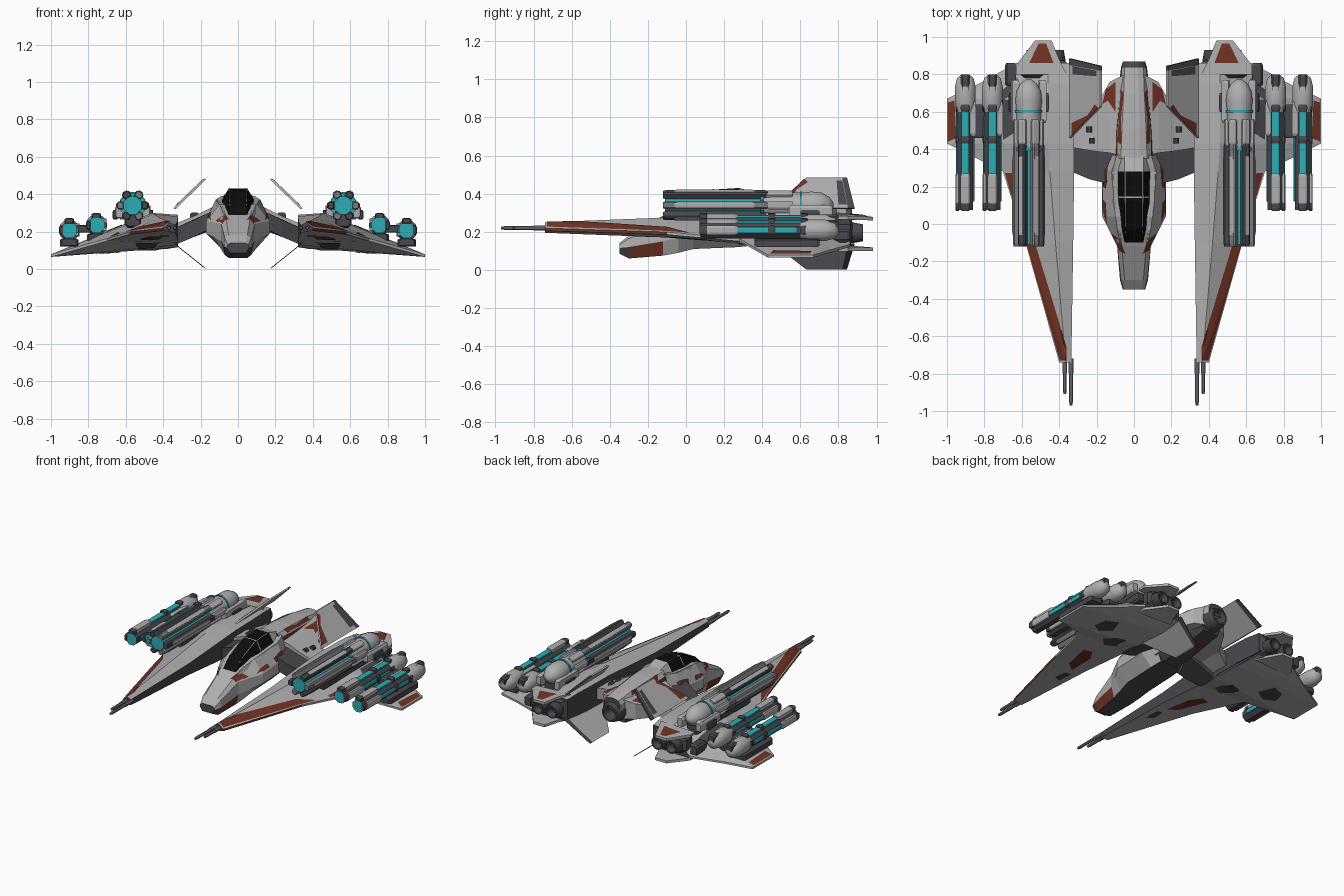
import bpy, bmesh, math
from mathutils import Vector
from mathutils.bvhtree import BVHTree

if "Cube" in bpy.data.objects:
    bpy.data.objects.remove(bpy.data.objects["Cube"])


def material(name, r, g, b):
    m = bpy.data.materials.new(name)
    m.diffuse_color = (r, g, b, 1)
    m.use_nodes = True
    m.node_tree.nodes["Principled BSDF"].inputs["Base Color"].default_value = m.diffuse_color
    return m


GREY = material("light grey hull", .43, .43, .43)
DARK = material("dark grey metal", .065, .065, .075)
MID = material("mid grey panel", .2, .2, .21)
RED = material("rust red paint", .17, .032, .018)
CYAN = material("cyan glow", .025, .42, .46)
GLASS = material("black glass", .004, .004, .004)
trees = {}


def finish(name, bm, mats, mirror, smooth=False):
    me = bpy.data.meshes.new(name)
    bmesh.ops.recalc_face_normals(bm, faces=bm.faces)
    bm.to_mesh(me)
    bm.free()
    ob = bpy.data.objects.new(name, me)
    bpy.context.collection.objects.link(ob)
    for m in mats:
        me.materials.append(m)
    if smooth:
        bpy.ops.object.select_all(action='DESELECT')
        ob.select_set(True)
        bpy.context.view_layer.objects.active = ob
        bpy.ops.object.shade_smooth_by_angle(angle=math.radians(40))
    if mirror:
        ob.modifiers.new("mirror", 'MIRROR')
    return ob


def loft(name, rings, mats, rule=lambda i, k: 0, mirror=True, smooth=False):
    """Skin through rings of points; rule(i, k) picks the material, i = -1 / -2 for the caps."""
    bm = bmesh.new()
    vs = [[bm.verts.new(p) for p in r] for r in rings]
    n = len(rings[0])
    for i in range(len(vs) - 1):
        for k in range(n):
            f = bm.faces.new((vs[i][k], vs[i][(k + 1) % n], vs[i + 1][(k + 1) % n], vs[i + 1][k]))
            f.material_index = rule(i, k)
    bm.faces.new(vs[0]).material_index = rule(-1, 0)
    bm.faces.new(vs[-1]).material_index = rule(-2, 0)
    trees[name] = BVHTree.FromBMesh(bm)
    return finish(name, bm, mats, mirror, smooth)


def plate(name, pts, off, mat, mirror=True):
    o = Vector(off)
    return loft(name, [[Vector(p) for p in pts], [Vector(p) + o for p in pts]], [mat], mirror=mirror)


def tube(name, x, z, prof, mat, sides=16, mirror=True, front=None):
    """Body of revolution along y from (y, radius) pairs, with an optional front cap colour."""
    rings = [[(x + r * math.cos((k + .5) * math.tau / sides), y, z + r * math.sin((k + .5) * math.tau / sides))
              for k in range(sides)] for y, r in prof]
    return loft(name, rings, [mat, front or mat], lambda i, k: 1 if i == -1 else 0, mirror, sides > 8)


def bar(name, x, z, y0, y1, w, h, mat, ang=0, dist=0, mirror=True):
    """Chamfer-ended box along y, placed at an angle and distance around the axis (x, z)."""
    c, s = math.cos(ang), math.sin(ang)

    def ring(y, f):
        return [(x + (dist + a * h * f) * c - b * w * f * s, y, z + (dist + a * h * f) * s + b * w * f * c)
                for a, b in ((-.5, -.5), (.3, -.5), (.5, -.3), (.5, .3), (.3, .5), (-.5, .5))]
    return loft(name, [ring(y0, .8), ring(y0 + .015, 1), ring(y1 - .015, 1), ring(y1, .8)], [mat], mirror=mirror)


def decal(name, target, pts, mat, below=False, mirror=True):
    """Paint patch: an xy outline draped on the target from above or below."""
    bm = bmesh.new()
    bm.faces.new([bm.verts.new((x, y, 0)) for x, y in pts])
    bmesh.ops.triangulate(bm, faces=bm.faces)
    bmesh.ops.subdivide_edges(bm, edges=bm.edges, cuts=5, use_grid_fill=True)
    d = -1 if below else 1
    for v in bm.verts:
        hit = trees[target].ray_cast(Vector((v.co.x, v.co.y, 2 * d)), Vector((0, 0, -d)))[0]
        v.co.z = hit.z + .004 * d if hit else 9
    bmesh.ops.delete(bm, geom=[v for v in bm.verts if v.co.z > 5], context='VERTS')
    finish(name, bm, [mat], mirror)


# Main wings: y, inner x, ridge x, outer x, bottom z, inner top z, ridge z, edge z
W = [(-.74, .335, .365, .40, .195, .235, .25, .205), (-.10, .325, .42, .58, .17, .25, .275, .185),
     (.28, .32, .45, .70, .14, .28, .295, .15), (.43, .32, .46, 1, .13, .29, .30, .065),
     (.67, .325, .46, 1, .115, .29, .30, .065), (.75, .33, .46, .83, .115, .29, .295, .09),
     (.86, .34, .46, .63, .12, .28, .28, .12)]
loft("wing", [[(xi, y, zb), (xi, y, zi), (xr, y, zt), (xo, y, ze + .014), (xo, y, ze)]
              for y, xi, xr, xo, zb, zi, zt, ze in W], [GREY, DARK, RED],
     lambda i, k: 1 if k == 0 or i == -2 else 2 if k == 3 and i == 0 else 0)
decal("leading_edge_stripe", "wing", [(.36, -.73), (.397, -.73), (.577, -.1), (.61, .02), (.53, -.1), (.41, -.6), (.36, -.66)], RED)
decal("shoulder_stripe", "wing", [(.63, .12), (.66, .13), (.70, .275), (.64, .27)], RED)
decal("wingtip_stripe", "wing", [(.95, .46), (.995, .44), (.995, .65), (.96, .66)], RED)
decal("wing_panel_top", "wing", [(.62, .5), (.70, .45), (.70, .72), (.62, .78)], DARK)
decal("belly_stripe", "wing", [(.40, -.15), (.47, -.1), (.53, .12), (.47, .14), (.42, .06)], RED, True)
decal("belly_panel_front", "wing", [(.37, -.32), (.42, -.3), (.41, -.2), (.37, -.2)], DARK, True)
decal("belly_panel_mid", "wing", [(.42, .32), (.49, .28), (.55, .34), (.53, .44), (.45, .46)], DARK, True)
decal("belly_panel_rear", "wing", [(.62, .52), (.70, .47), (.77, .52), (.75, .61), (.66, .64)], DARK, True)

# Twin nose barrels
for n, x, y in (("inner", .337, -.97), ("outer", .37, -.91)):
    tube(n + "_nose_barrel", x, .22, [(y, .007), (y + .02, .011), (-.80, .011), (-.80, .014), (-.72, .014)], MID, 8)

# Tail plates and wing engines
for n, z, dz in (("upper", .275, -.015), ("lower", .108, -.008)):
    plate(n + "_tail_plate", [(.36, .80, z), (.40, .88, z), (.44, .98, z + dz), (.53, .98, z + dz),
                              (.63, .85, z - .01), (.63, .80, z - .01)], (0, 0, .018), GREY)
decal("tail_stripe", "upper_tail_plate", [(.43, .86), (.47, .965), (.51, .965), (.56, .86)], RED)
bar("engine_block", .48, .2, .78, .875, .13, .25, DARK)
for i, x in enumerate((.42, .53)):
    tube(f"wing_nozzle_{i}", x, .195, [(.84, .04), (.87, .056), (.93, .045), (.93, .036), (.89, .02)], DARK)
bar("side_thruster", .66, .18, .74, .86, .07, .06, DARK)

# V fins above and below
for n, zr, zt in (("upper", .32, .48), ("lower", .135, .003)):
    plate(n + "_fin", [(.335, .46, zr), (.17, .63, zt), (.17, .82, zt), (.335, .85, zr)], (.012, 0, .004), GREY)
    plate(n + "_fin_trailing_edge", [(.335, .85, zr), (.17, .82, zt), (.17, .845, zt), (.335, .885, zr)],
          (.012, 0, .004), DARK)
decal("fin_stripe", "upper_fin", [(.335, .47), (.19, .62), (.21, .64), (.25, .58), (.335, .54)], RED)
decal("fin_panel", "upper_fin", [(.20, .79), (.33, .80), (.33, .845), (.20, .82)], DARK)

# Wing roots joining the hull to the wings
plate("wing_root_front", [(.08, .24, .32), (.16, .22, .30), (.24, .24, .26), (.335, .28, .22),
                          (.335, .42, .22), (.24, .42, .26), (.08, .42, .32)], (0, 0, -.09), DARK)
loft("wing_root", [[(x, y0, z), (x, y1, z), (x, y1, z - t), (x, y0, z - t)] for x, y0, y1, z, t in
                   ((.05, .36, .80, .365, .14), (.13, .38, .76, .335, .11), (.22, .39, .60, .29, .08), (.34, .41, .54, .24, .08))],
     [GREY])
decal("root_stripe", "wing_root", [(.10, .60), (.14, .66), (.17, .64), (.15, .72), (.10, .76)], RED)
for i, x in enumerate((.225, .24)):
    tube(f"root_vent_{i}", x, .285, [(.43 + i * .06, .018), (.46 + i * .06, .018)], DARK, 8)

# Cockpit hull: y, (half width, z) from bottom to top
H = [(-.35, .04, .085, .06, .115, .055, .13, .04, .14), (-.30, .05, .06, .075, .12, .07, .165, .05, .18),
     (-.12, .07, .075, .09, .15, .09, .24, .065, .28), (-.04, .08, .09, .13, .17, .13, .25, .075, .32),
     (.04, .09, .11, .17, .19, .17, .255, .10, .345), (.28, .09, .12, .17, .20, .165, .275, .12, .37),
     (.37, .08, .13, .12, .22, .12, .30, .09, .39)]


def ring8(y, a, az, b, bz, c, cz, d, dz):
    half = [(a, az), (b, bz), (c, cz), (d, dz)]
    return [(x, y, z) for x, z in half] + [(-x, y, z) for x, z in reversed(half)]


loft("cockpit_hull", [ring8(*h) for h in H], [GREY, DARK, RED],
     lambda i, k: 1 if k == 7 or i < 0 or (i == 0 and k in (0, 6)) else 2 if i == 1 and k in (0, 6) else 0, mirror=False)
decal("nose_stripe", "cockpit_hull", [(.045, -.16), (.085, -.14), (.12, -.05), (.08, -.08)], RED)
decal("hull_side_stripe", "cockpit_hull", [(.145, .0), (.165, .06), (.165, .13), (.15, .11)], RED)
decal("hull_rear_stripe", "cockpit_hull", [(.15, .19), (.165, .2), (.165, .28), (.14, .31)], RED)

# Canopy with frame bars
C = [(-.10, .06, .26, .05, .29), (-.03, .075, .30, .05, .355), (.12, .095, .33, .05, .42),
     (.28, .10, .345, .05, .43), (.37, .08, .36, .05, .405)]
loft("canopy", [[(a, y, az), (b, y, bz), (-b, y, bz), (-a, y, az)] for y, a, az, b, bz in C], [GLASS, GREY],
     lambda i, k: 1 if i == 3 else 0, mirror=False)
loft("canopy_rail", [[(a - .004, y, az), (a + .022, y, az), (a + .014, y, az + .028), (a - .008, y, az + .022)]
                     for y, a, az, b, bz in C], [GREY])
decal("canopy_frame", "canopy", [(.045, -.05), (.049, -.05), (.050, .28), (.046, .28)], GREY)
decal("canopy_cross_frame", "canopy", [(-.08, .138), (.08, .138), (.08, .146), (-.08, .146)], GREY, mirror=False)

# Rear spine, lower hull and main engine
S = [(.35, .10, .34, .09, .375, .07, .40, .03, .41), (.50, .095, .33, .09, .37, .065, .40, .03, .41),
     (.70, .08, .31, .075, .355, .055, .385, .025, .395), (.84, .065, .29, .065, .34, .05, .365, .02, .375)]
loft("rear_spine", [ring8(*s) for s in S], [GREY, RED, DARK],
     lambda i, k: 2 if i < 0 else 1 if k in (0, 6) and i < 2 else 0, mirror=False)
decal("spine_stripe", "rear_spine", [(.066, .42), (.088, .44), (.082, .58), (.07, .72), (.056, .7), (.07, .56)], RED)
loft("lower_hull", [ring8(y, .06, zb, .10 * f, zb + .05, .11 * f, .28, .08 * f, .33)
                    for y, zb, f in ((.34, .13, 1.1), (.55, .15, 1), (.78, .19, .7))], [GREY, DARK],
     lambda i, k: 1 if k in (0, 6, 7) or i < 0 else 0, mirror=False)
decal("lower_hull_stripe", "lower_hull", [(-.05, .6), (.05, .6), (.04, .68), (-.04, .68)], RED, True, False)
tube("main_nozzle", 0, .275, [(.74, .06), (.78, .078), (.84, .07), (.87, .06), (.87, .048), (.80, .03)], DARK, mirror=False)

# Heavy cannon: glowing core, six rails, domed breech
X, Z = .563, .34
tube("cannon_core", X, Z, [(-.11, .052), (.45, .052)], CYAN, 8)
for i in range(6):
    a = i * math.pi / 3
    bar(f"cannon_rail_{i}", X, Z, -.12, .43, .042, .036, DARK if i % 2 else MID, a, .066)
    bar(f"cannon_rail_cap_{i}", X, Z, -.06, .36, .026, .008, GREY, a, .084)
    bar(f"cannon_clamp_{i}", X, Z, .42, .56, .045, .03, GREY, a, .066)
tube("cannon_breech", X, Z, [(.40, .058), (.45, .066), (.60, .066), (.66, .072), (.71, .066), (.75, .045), (.775, .012)], GREY, 20)
tube("cannon_ring", X, Z, [(.597, .071), (.597, .073), (.609, .073), (.609, .071)], CYAN, 20)
tube("cannon_front_ring", X, Z, [(.39, .071), (.41, .071)], CYAN, 8)
for i, s in enumerate((-1, 1)):
    bar(f"cannon_breech_side_{i}", X + s * .072, Z - .035, .54, .77, .07, .045, GREY)
    bar(f"cannon_breech_lug_{i}", X + s * .095, Z - .05, .60, .70, .05, .025, DARK)
bar("cannon_pylon", X, .265, .12, .74, .09, .09, DARK)

# Paired light cannons
for n, x, z in (("inner", .757, .235), ("outer", .902, .208)):
    tube(n + "_light_core", x, z, [(.075, .046), (.62, .046)], DARK, 8, front=CYAN)
    bar(n + "_light_glow", x, z, .26, .62, .042, .02, CYAN, math.pi / 2, .044)
    for i, a in enumerate((0, math.pi)):
        bar(f"{n}_light_side_glow_{i}", x, z, .12, .58, .03, .014, CYAN, a, .042)
    for i, (y0, y1, m) in enumerate(((.07, .12, DARK), (.10, .27, GREY), (.43, .47, DARK), (.60, .64, DARK))):
        bar(f"{n}_light_band_{i}", x, z, y0, y1, .05, .03, m, math.pi / 2, .05)
        bar(f"{n}_light_side_band_{i}", x + .042, z, y0, y1, .05, .022, m)
    tube(n + "_light_breech", x, z, [(.60, .046), (.64, .057), (.73, .057), (.78, .045), (.80, .02)], GREY, 16)
    bar(n + "_light_fork", x, z, .70, .80, .05, .05, DARK, math.pi / 2, .03)
    bar(n + "_light_lug", x - .03, z, .47, .66, .07, .05, GREY)
    bar(n + "_light_pylon", x, z - .065, .36, .70, .10, .045, DARK, math.pi / 2)
bar("light_cannon_link", .83, .215, .46, .64, .04, .10, DARK)
